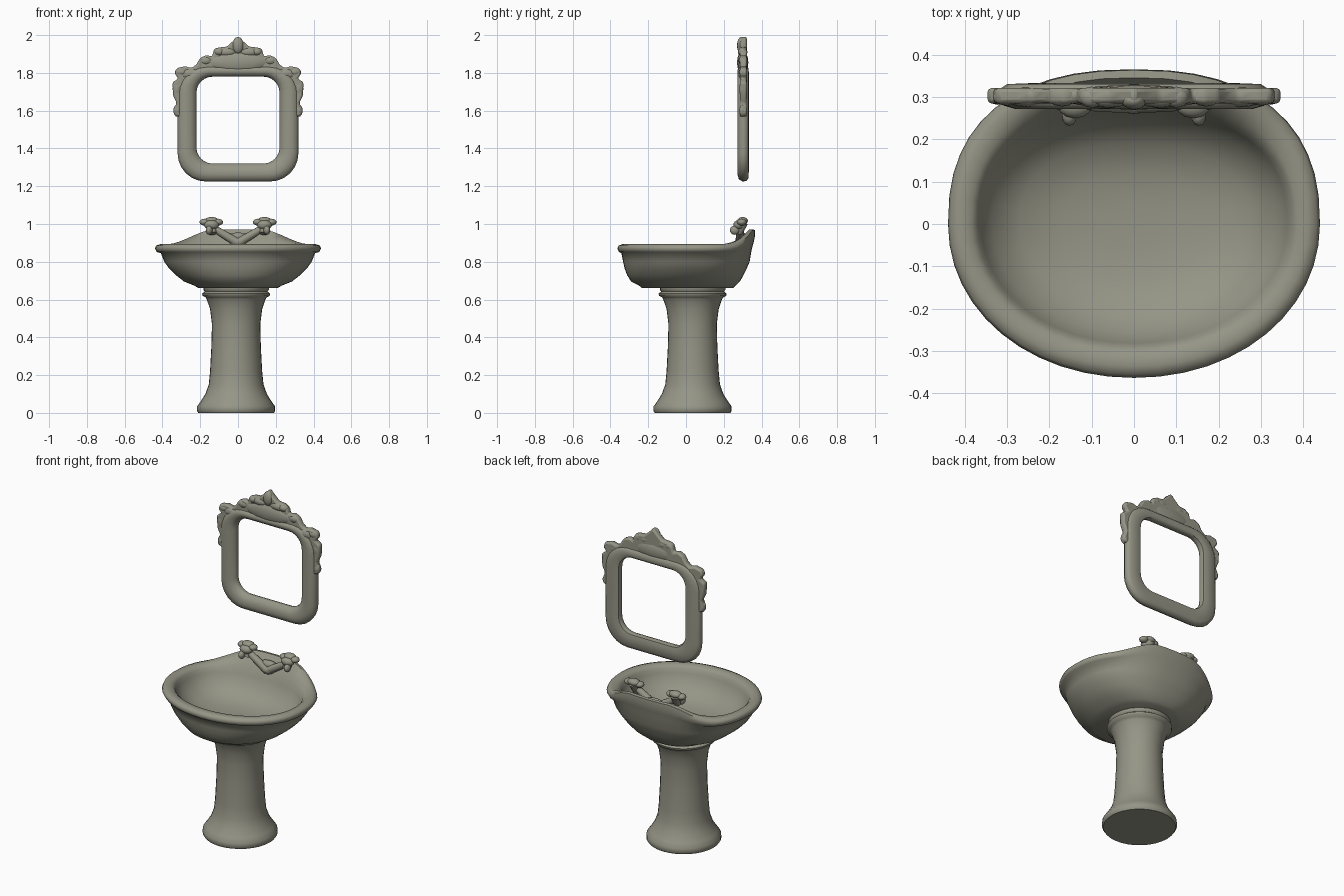
import bpy, bmesh, math
from mathutils import Vector

if "Cube" in bpy.data.objects:
    bpy.data.objects.remove(bpy.data.objects["Cube"])

COLOR = (0.30, 0.30, 0.24, 1)
stone = bpy.data.materials.new("grey_green_ceramic")
stone.use_nodes = True
stone.diffuse_color = COLOR
stone.node_tree.nodes["Principled BSDF"].inputs["Base Color"].default_value = COLOR


def finish(name, bm):
    bmesh.ops.recalc_face_normals(bm, faces=bm.faces)
    me = bpy.data.meshes.new(name)
    bm.to_mesh(me)
    bm.free()
    ob = bpy.data.objects.new(name, me)
    bpy.context.collection.objects.link(ob)
    me.materials.append(stone)
    bpy.ops.object.select_all(action='DESELECT')
    ob.select_set(True)
    bpy.context.view_layer.objects.active = ob
    bpy.ops.object.shade_smooth_by_angle(angle=math.radians(55))
    return ob


def loft(name, rings, loop=False):
    """Skin a list of equal rings; close it on itself or cap both ends."""
    bm = bmesh.new()
    vs = [[bm.verts.new(p) for p in r] for r in rings]
    n = len(vs[0])
    for a, b in zip(vs, vs[1:] + (vs[:1] if loop else [])):
        for i in range(n):
            j = (i + 1) % n
            bm.faces.new((a[i], a[j], b[j], b[i]))
    if not loop:
        bm.faces.new(vs[0])
        bm.faces.new(vs[-1])
    return finish(name, bm)


def blobs(name, items):
    """Soft lumps, each given as (centre, half sizes)."""
    bm = bmesh.new()
    for c, s in items:
        new = bmesh.ops.create_uvsphere(bm, u_segments=12, v_segments=8, radius=1)["verts"]
        for v in new:
            v.co = Vector(c) + Vector(v.co[k] * s[k] for k in range(3))
    return finish(name, bm)


def tube(name, a, b, r1, r2):
    a, b = Vector(a), Vector(b)
    d = (b - a).normalized()
    u = d.orthogonal().normalized()
    w = d.cross(u)
    return loft(name, [[p + r * (u * math.cos(t * math.pi / 6) + w * math.sin(t * math.pi / 6))
                        for t in range(12)] for p, r in ((a, r1), (b, r2))])


# Pedestal: turned profile of (radius, height)
def circle(r, z, n=32):
    return [(-0.01 + r * math.cos(2 * math.pi * i / n),
             0.035 + r * math.sin(2 * math.pi * i / n), z) for i in range(n)]


profile = [(.2, 0), (.207, .01), (.206, .035), (.188, .06), (.163, .1), (.145, .15),
           (.138, .22), (.131, .35), (.128, .47), (.138, .55), (.155, .6), (.162, .612),
           (.178, .62), (.18, .632), (.166, .642), (.173, .65), (.173, .67)]
loft("pedestal", [circle(r, z) for r, z in profile])


# Basin: oval rings, squarer at the back, with a raised splash
def oval(rx, front, back, z, rise=0, n=48):
    ring = []
    for i in range(n):
        t = 2 * math.pi * i / n
        c, s = math.cos(t), math.sin(t)
        e = 2 / (2.4 if s > 0 else 2.05)
        x = rx * math.copysign(abs(c) ** e, c)
        y = (back if s > 0 else front) * math.copysign(abs(s) ** e, s)
        k = min(1, max(0, (0.38 - abs(x)) / 0.26)) if s > 0 else 0
        ring.append((x, y, z + 0.083 * rise * k * k * (3 - 2 * k)))
    return ring


basin = [(.21, .235, .25, .662), (.235, .25, .265, .675), (.285, .29, .285, .695),
         (.33, .312, .305, .73), (.365, .325, .322, .765), (.39, .333, .337, .8),
         (.408, .342, .347, .845, .2), (.43, .355, .358, .852, .6), (.44, .364, .366, .87, .85),
         (.433, .357, .364, .886, 1), (.412, .337, .346, .893, .95),
         (.385, .306, .305, .889, .4), (.371, .29, .276, .875, .05),
         (.362, .282, .265, .85), (.335, .258, .24, .8), (.27, .205, .19, .752),
         (.17, .13, .12, .727), (.07, .05, .05, .72)]
loft("basin", [oval(*b) for b in basin])

# Taps: a spreading pair of arms with lobed handles
blobs("spout", [((0, .285, .905), (.045, .025, .022)), ((0, .3, .93), (.06, .025, .025))])
for side, s in (("left", 1), ("right", -1)):
    tube(side + "_tap_arm", (0, .285, .9), (s * .125, .287, .975), .024, .019)
    tube(side + "_tap_stem", (s * .135, .275, .95), (s * .14, .3, 1.01), .022, .03)
    blobs(side + "_tap_handle", [
        ((s * .105, .295, 1.01), (.026, .025, .018)), ((s * .178, .295, 1.01), (.026, .025, .018)),
        ((s * .14, .3, 1.017), (.04, .028, .02)), ((s * .153, .258, .967), (.018, .026, .024)),
        ((s * .14, .28, .995), (.04, .03, .026))])


# Mirror frame: nested rounded rectangles
def rounded(w, bottom, top, r, y, n=7):
    pts, h, cz = [], (top - bottom) / 2, (top + bottom) / 2
    for q, (sx, sz) in enumerate(((1, 1), (-1, 1), (-1, -1), (1, -1))):
        for i in range(n):
            t = math.pi / 2 * (q + i / (n - 1))
            pts.append((sx * (w - r) + r * math.cos(t), y, cz + sz * (h - r) + r * math.sin(t)))
    return pts


def frame_ring(k, y):
    return rounded(.22 + .1 * k, 1.32 - .095 * k, 1.78 + .055 * k, .085 + .065 * k, y)


section = [(0, .31), (.05, .292), (.3, .277), (.6, .272), (.88, .28), (1, .3),
           (.97, .32), (.8, .331), (.3, .333), (.06, .327)]
loft("mirror_frame", [frame_ring(k, y) for k, y in section], loop=True)

# Carved crest: half outline, mirrored and rounded off
half = [(.0, 1.995), (.03, 1.965), (.06, 1.938), (.1, 1.935), (.13, 1.915), (.137, 1.885),
        (.165, 1.895), (.2, 1.88), (.22, 1.845), (.245, 1.825), (.28, 1.835), (.325, 1.825),
        (.335, 1.795), (.315, 1.77), (.347, 1.75), (.343, 1.68), (.325, 1.64), (.342, 1.6),
        (.336, 1.575), (.305, 1.565), (.265, 1.62), (.26, 1.72), (.2, 1.8), (0, 1.8)]
outline = half + [(-x, z) for x, z in half[-2:0:-1]]
bm = bmesh.new()
face = bm.faces.new([bm.verts.new((x, .285, z)) for x, z in outline])
ext = bmesh.ops.extrude_face_region(bm, geom=[face])
bmesh.ops.translate(bm, vec=(0, .037, 0), verts=[v for v in ext["geom"] if isinstance(v, bmesh.types.BMVert)])
crest = finish("carved_crest", bm)
bev = crest.modifiers.new("soft_edge", 'BEVEL')
bev.width, bev.segments = .01, 2

# Leaf lumps and the swelling behind them on the carving
leaves = [((0, .292, 1.945), (.03, .022, .045)), ((0, .3, 1.855), (.17, .03, .06))]
for s in (1, -1):
    leaves += [((s * x, .3, z), (a, d, b)) for x, z, a, d, b in (
        (.06, 1.91, .055, .025, .025), (.1, 1.912, .03, .025, .022), (.17, 1.865, .035, .022, .024),
        (.25, 1.795, .06, .024, .032), (.3, 1.805, .034, .02, .022),
        (.322, 1.715, .024, .018, .045), (.322, 1.6, .02, .018, .032))]
blobs("crest_leaves", leaves)
